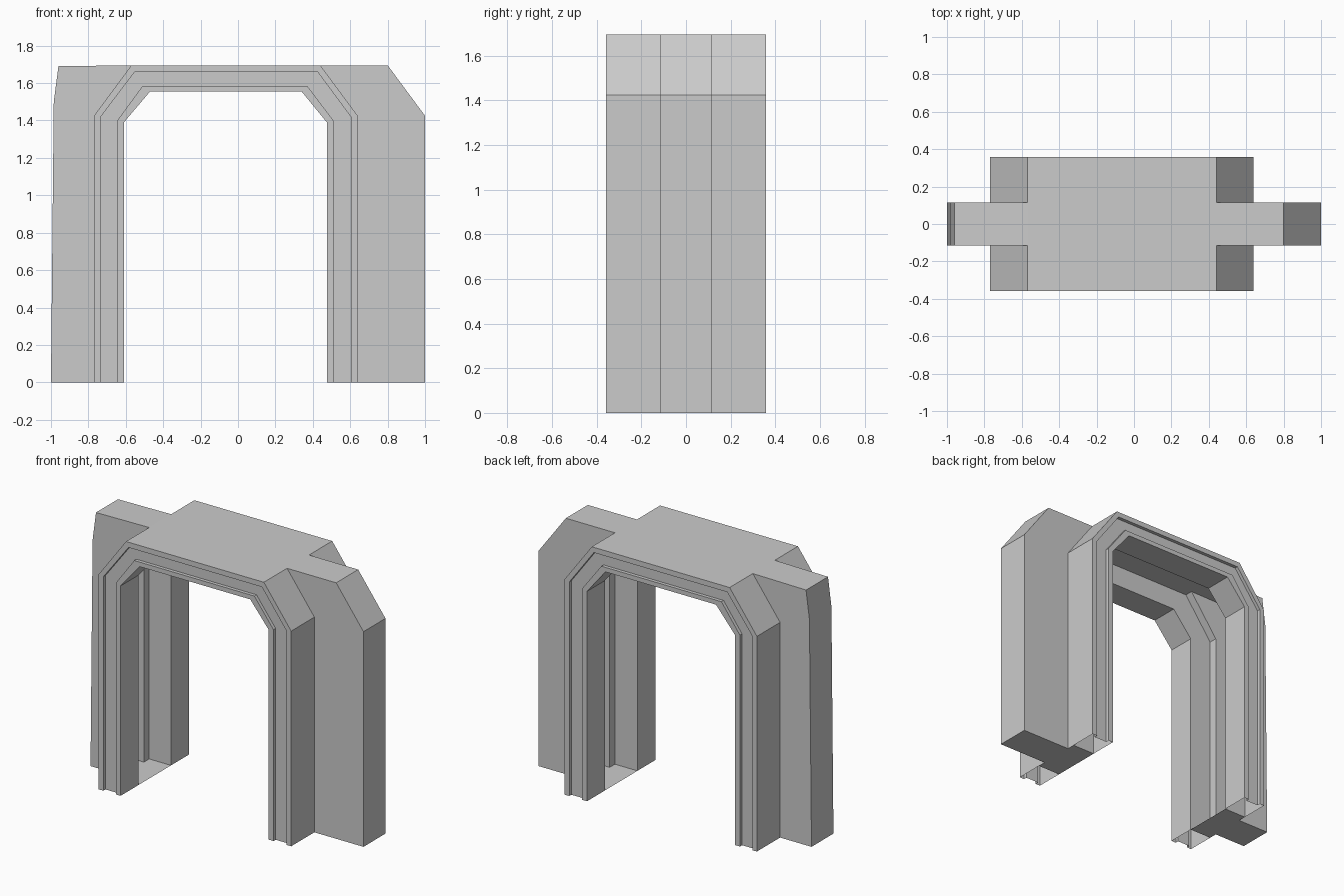
import bpy, bmesh

if "Cube" in bpy.data.objects:
    bpy.data.objects.remove(bpy.data.objects["Cube"])

SLAB_Y = 0.115    # half depth of the wall slab
LIP_Y = 0.17      # inner return of the casing
FACE_Y = 0.3575   # casing front face
GROOVE_Y = 0.335  # bottom of the groove in the casing face


def arch(xl, xr, spring, tl, tr, top):
    """Open chamfered arch outline in x, z."""
    return [(xl, 0), (xl, spring), (tl, top), (tr, top), (xr, spring), (xr, 0)]


outer = arch(-0.77, 0.64, 1.425, -0.57, 0.44, 1.695)
groove_out = arch(-0.736, 0.605, 1.417, -0.552, 0.425, 1.66)
groove_in = arch(-0.645, 0.51, 1.40, -0.51, 0.37, 1.585)
inner = arch(-0.61, 0.475, 1.39, -0.47, 0.34, 1.555)


def make_object(name, bm):
    bmesh.ops.remove_doubles(bm, verts=bm.verts, dist=0.0005)
    bmesh.ops.recalc_face_normals(bm, faces=bm.faces)
    mesh = bpy.data.meshes.new(name)
    bm.to_mesh(mesh)
    bm.free()
    obj = bpy.data.objects.new(name, mesh)
    bpy.context.collection.objects.link(obj)
    return obj


def add_face(bm, points):
    bm.faces.new([bm.verts.new(p) for p in points])


def add_strip(bm, line_a, ya, line_b, yb):
    """Bridge two outlines, each at its own depth."""
    for i in range(len(line_a) - 1):
        (ax, az), (bx, bz) = line_a[i], line_a[i + 1]
        (cx, cz), (dx, dz) = line_b[i + 1], line_b[i]
        add_face(bm, [(ax, ya, az), (bx, ya, bz), (cx, yb, cz), (dx, yb, dz)])


# Front and back casings: hollow grooved section swept round the arch
section = [(outer, SLAB_Y), (outer, LIP_Y), (outer, FACE_Y), (groove_out, FACE_Y),
           (groove_out, GROOVE_Y), (groove_in, GROOVE_Y), (groove_in, FACE_Y),
           (inner, FACE_Y), (inner, LIP_Y), (outer, LIP_Y)]
for name, side in (("front_casing", -1), ("back_casing", 1)):
    bm = bmesh.new()
    for (la, ya), (lb, yb) in zip(section, section[1:]):
        add_strip(bm, la, side * ya, lb, side * yb)
    make_object(name, bm)

# Wall slab: hollow shell open towards the doorway
left = [(-1, 0), (-0.985, 1.5), (-0.96, 1.69), (-0.57, 1.695)]
right = [(0.44, 1.695), (0.8, 1.695), (1, 1.425), (1, 0)]
bm = bmesh.new()
rim = left + right
add_strip(bm, rim, -SLAB_Y, rim, SLAB_Y)
for y in (-SLAB_Y, SLAB_Y):
    for cheek in (left + [outer[1], outer[0]], right + [outer[5], outer[4]]):
        add_face(bm, [(x, y, z) for x, z in cheek])
make_object("wall_slab", bm)

# Floor plates closing the wall pockets
for name, end, mid, edge in (("left_floor_plate", -1, -0.77, -0.61),
                             ("right_floor_plate", 1, 0.64, 0.475)):
    bm = bmesh.new()
    add_face(bm, [(end, -SLAB_Y, 0), (mid, -SLAB_Y, 0), (mid, -LIP_Y, 0), (edge, -LIP_Y, 0),
                  (edge, LIP_Y, 0), (mid, LIP_Y, 0), (mid, SLAB_Y, 0), (end, SLAB_Y, 0)])
    if bm.faces[:][0].normal.z > 0:
        bmesh.ops.reverse_faces(bm, faces=bm.faces)
    make_object(name, bm)
